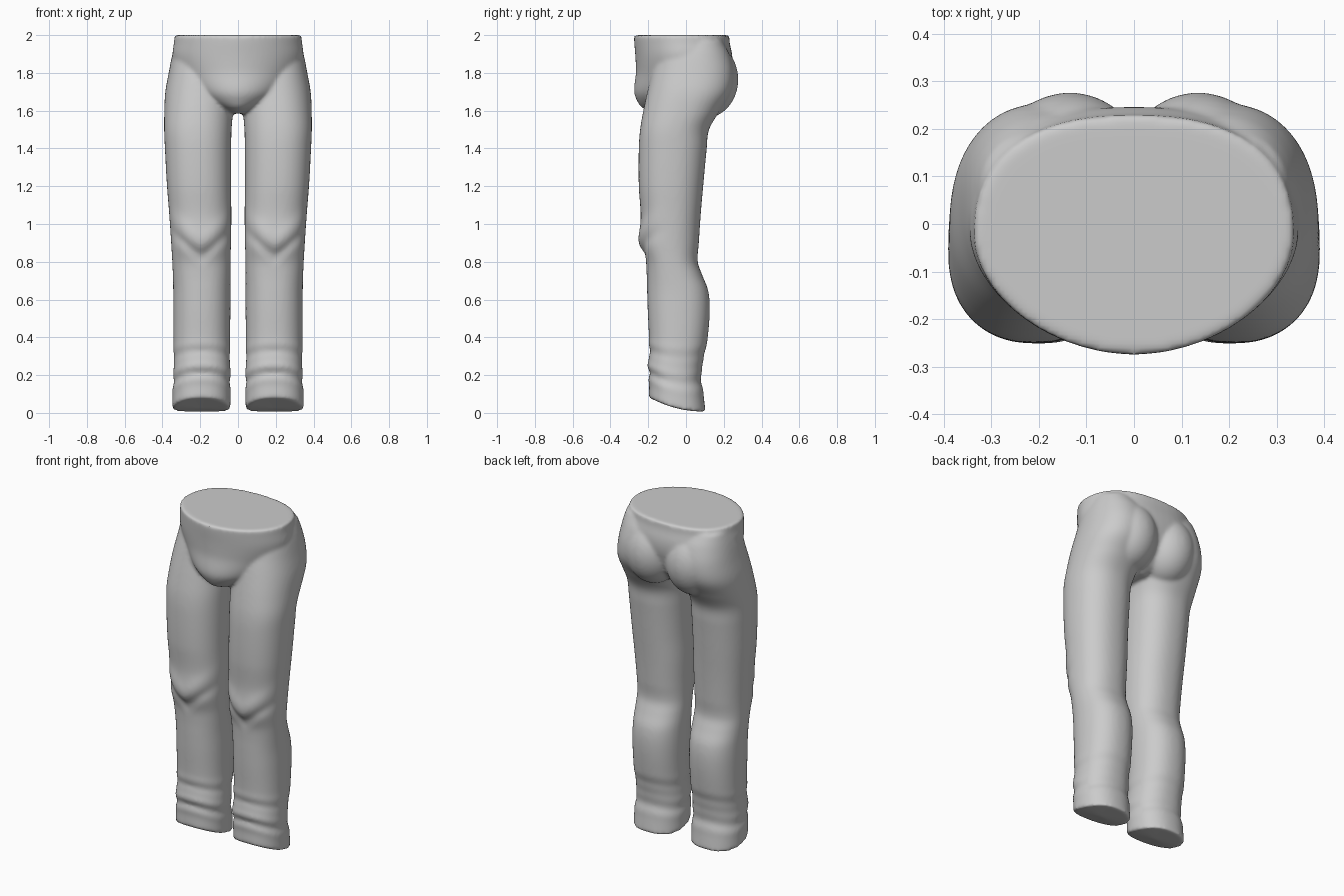
import bpy, bmesh, math

if "Cube" in bpy.data.objects:
    bpy.data.objects.remove(bpy.data.objects["Cube"])

# leg profile: z, inner x, outer x, front y, back y
LEG = [
    (0.00, .040, .348, -.197, .104), (0.10, .040, .346, -.195, .092),
    (0.20, .041, .340, -.200, .080), (0.30, .042, .341, -.195, .097),
    (0.40, .042, .342, -.196, .115), (0.55, .040, .343, -.203, .126),
    (0.65, .040, .343, -.206, .117), (0.73, .040, .345, -.208, .086),
    (0.80, .040, .348, -.214, .062), (0.90, .037, .354, -.243, .068),
    (1.05, .035, .364, -.240, .078), (1.20, .037, .376, -.250, .091),
    (1.40, .036, .387, -.250, .110), (1.50, .034, .391, -.243, .122),
    (1.60, .025, .390, -.226, .180), (1.70, .012, .385, -.205, .240),
    (1.80, .005, .367, -.182, .253), (1.90, .010, .347, -.150, .230),
    (1.97, .080, .325, -.080, .190),
]
# pelvis profile: z, inner x, outer x, front y, back y
PELVIS = [
    (1.585, -.05, .05, -.160, .08), (1.61, -.10, .10, -.226, .13),
    (1.65, -.18, .18, -.258, .17), (1.70, -.24, .24, -.275, .205),
    (1.80, -.315, .315, -.265, .238), (1.85, -.338, .338, -.266, .246),
    (1.90, -.347, .347, -.269, .244), (1.96, -.339, .339, -.274, .231),
    (2.00, -.336, .336, -.276, .229),
]


def sample(rows, z):
    """Smooth (Catmull-Rom style) lookup of a profile at height z."""
    i = max(k for k in range(len(rows) - 1) if rows[k][0] <= z + 1e-9)
    a, b = rows[i], rows[i + 1]
    p, q = rows[max(i - 1, 0)], rows[min(i + 2, len(rows) - 1)]
    h = b[0] - a[0]
    t = (z - a[0]) / h
    out = []
    for c in range(1, 5):
        ma = (b[c] - p[c]) / (b[0] - p[0]) * h
        mb = (q[c] - a[c]) / (q[0] - a[0]) * h
        out.append((2*t**3 - 3*t*t + 1) * a[c] + (t**3 - 2*t*t + t) * ma
                   + (3*t*t - 2*t**3) * b[c] + (t**3 - t*t) * mb)
    return out


def bump(v, width):
    return math.exp(-(v / width) ** 2)


def folds(z, c, s):
    """Outward push for knee crease and hem wrinkles."""
    front = max(0, -s)
    line = .83 + .13 * abs(c)
    d = front ** 1.5 * (.008 * bump(z - line - .08, .05) - .012 * bump(z - line, .03))
    around = .5 + .5 * front
    for fz, amp in ((.12, .004), (.165, -.009), (.215, .006), (.31, -.006), (.36, .003)):
        d += around * amp * bump(z - fz + .02 * c * c, .022)
    return d


def loft(bm, rows, step, side=1, leg=False, n=64):
    z0, z1 = rows[0][0], rows[-1][0]
    count = round((z1 - z0) / step)
    rings = []
    for k in range(count + 1):
        z = z0 + (z1 - z0) * k / count
        xi, xo, yf, yb = sample(rows, z)
        cx, hw = (xi + xo) / 2, (xo - xi) / 2
        cy = (yf + yb) / 2
        ring = []
        for j in range(n):
            a = 2 * math.pi * j / n
            c, s = math.cos(a), math.sin(a)
            e = 2.25 if leg else (1.88 if s < 0 else 2.4)
            px = math.copysign(abs(c) ** (2 / e), c)
            py = math.copysign(abs(s) ** (2 / e), s)
            d = folds(z, c, s) if leg else 0
            x, y = cx + hw * px + d * c, cy + (yb - yf) / 2 * py + d * s
            zz = z
            if leg:  # hem rises towards the front
                f = (1 - py) / 2
                zz += (.005 + .075 * f * f) * max(0, 1 - z / .4)
            ring.append(bm.verts.new((side * x, y, zz)))
        rings.append(ring)
    for a, b in zip(rings, rings[1:]):
        for j in range(n):
            bm.faces.new((a[j], a[(j+1) % n], b[(j+1) % n], b[j]))
    # fan caps
    for ring in (rings[0], rings[-1]):
        mid = sum((v.co for v in ring), ring[0].co * 0) / n
        if leg and ring is rings[0]:
            mid.z = .024
        m = bm.verts.new(mid)
        for j in range(n):
            bm.faces.new((ring[j], ring[(j+1) % n], m))


bm = bmesh.new()
# pelvis
loft(bm, PELVIS, .015)
for side in (1, -1):
    # leg
    loft(bm, LEG, .0125, side, leg=True)
    # seat cheek
    cheek = bmesh.ops.create_uvsphere(bm, u_segments=40, v_segments=24, radius=1)
    for v in cheek["verts"]:
        x, y, z = v.co
        v.co = (side * .135 + x * .165, .1 + y * .177, 1.765 + z * .205)
bmesh.ops.recalc_face_normals(bm, faces=bm.faces)

mesh = bpy.data.meshes.new("trousers")
bm.to_mesh(mesh)
bm.free()
obj = bpy.data.objects.new("trousers", mesh)
bpy.context.collection.objects.link(obj)

# fuse the parts into one skin and soften the joins
fuse = obj.modifiers.new("fuse", "REMESH")
fuse.mode = "VOXEL"
fuse.voxel_size = .0095
fuse.use_smooth_shade = True
soft = obj.modifiers.new("soften", "SMOOTH")
soft.factor = .5
soft.iterations = 10
